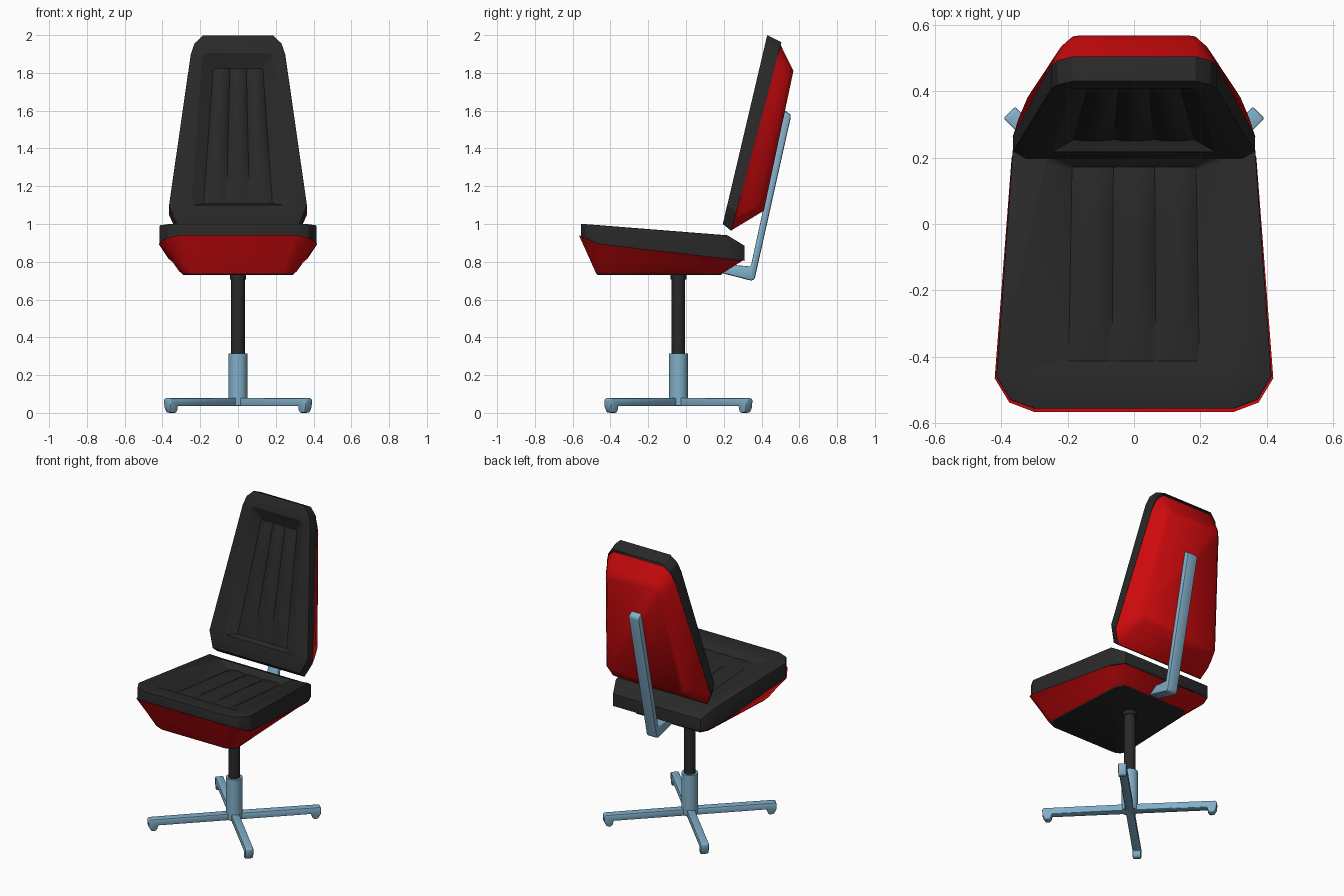
import bpy, bmesh, math
from mathutils import Vector, Matrix

if "Cube" in bpy.data.objects:
    bpy.data.objects.remove(bpy.data.objects["Cube"])


def material(name, rgb):
    m = bpy.data.materials.new(name)
    m.diffuse_color = (*rgb, 1)
    m.use_nodes = True
    m.node_tree.nodes["Principled BSDF"].inputs["Base Color"].default_value = m.diffuse_color
    return m


BLACK = material("black_vinyl", (0.022, 0.022, 0.022))
RED = material("red_shell", (0.62, 0.003, 0.004))
BLUE = material("blue_metal", (0.22, 0.43, 0.58))
COL_Y = -0.04


def finish(bm, name, mat, bevel=0, smooth=40, segments=2):
    bmesh.ops.recalc_face_normals(bm, faces=bm.faces)
    if bevel:
        edges = [e for e in bm.edges if e.calc_face_angle(0) > math.radians(32)]
        bmesh.ops.bevel(bm, geom=edges, offset=bevel, segments=segments, profile=0.5,
                        affect='EDGES', clamp_overlap=True)
    me = bpy.data.meshes.new(name)
    bm.to_mesh(me)
    bm.free()
    ob = bpy.data.objects.new(name, me)
    me.materials.append(mat)
    bpy.context.collection.objects.link(ob)
    bpy.ops.object.select_all(action='DESELECT')
    ob.select_set(True)
    bpy.context.view_layer.objects.active = ob
    bpy.ops.object.shade_smooth_by_angle(angle=math.radians(smooth))
    return ob


def ring(half, place, h=0):
    """Mirror a half outline of (x, s) points and place it in space."""
    full = half + [(-x, s) for x, s in reversed(half)]
    return [place(x, s, h) for x, s in full]


def blend(a, b, t, swell=0.0):
    """Ring between two rings, swollen sideways."""
    out = [p.lerp(q, t) for p, q in zip(a, b)]
    return [Vector((p.x * (1 + swell), p.y, p.z)) for p in out]


def loft(name, rings, mat, caps=(True, True), **kw):
    bm = bmesh.new()
    vs = [[bm.verts.new(p) for p in r] for r in rings]
    n = len(vs[0])
    for a, b in zip(vs, vs[1:]):
        for i in range(n):
            j = (i + 1) % n
            bm.faces.new((a[i], a[j], b[j], b[i]))
    for wanted, end in zip(caps, (vs[0], vs[-1])):
        if wanted:
            bm.faces.new(end)
    return finish(bm, name, mat, **kw)


def prism(name, profile, width, mat, matrix=Matrix(), **kw):
    """Side profile (y, z) extruded across x."""
    rings = [[matrix @ Vector((x, y, z)) for y, z in profile] for x in (-width / 2, width / 2)]
    return loft(name, rings, mat, **kw)


def cylinder(name, r, z0, z1, mat, sides=24):
    bm = bmesh.new()
    bmesh.ops.create_cone(bm, cap_ends=True, segments=sides, radius1=r, radius2=r, depth=z1 - z0,
                          matrix=Matrix.Translation((0, COL_Y, (z0 + z1) / 2)))
    return finish(bm, name, mat)


def channels(name, place, s0, w0, s1, w1, floor, amp, ribs=3):
    """Padded ribs running lengthwise on the floor of a recess."""
    bm = bmesh.new()
    rows, cols = 8, 8 * ribs
    grid = []
    for r in range(rows + 1):
        t = r / rows
        w, s = w0 + (w1 - w0) * t, s0 + (s1 - s0) * t
        env = 0.5 + 0.5 * math.sin(math.pi * t) ** 0.5 if 0 < r < rows else 0.3
        grid.append([bm.verts.new(place(w * (2 * c / cols - 1), s,
                     floor - amp * env * abs(math.sin(ribs * math.pi * c / cols)) ** 0.8))
                     for c in range(cols + 1)])
    for a, b in zip(grid, grid[1:]):
        for c in range(cols):
            bm.faces.new((a[c], a[c + 1], b[c + 1], b[c]))
    return finish(bm, name, BLACK)


def piecewise(pts, s):
    for (a, za), (b, zb) in zip(pts, pts[1:]):
        if s <= b or (b, zb) == pts[-1]:
            return za + (zb - za) * (s - a) / (b - a)


# Surface maps: h = 0 is the sitting face, h = 1 the joint with the shell
def seat_place(x, y, h):
    top = piecewise([(-0.54, 1.0), (0.22, 0.94), (0.31, 0.885)], y)
    low = piecewise([(-0.565, 0.94), (-0.455, 0.89), (0.31, 0.805)], y)
    return Vector((x, y, top + (low - top) * h))


def back_place(x, s, h):
    return Vector((x, 0.195 + 0.235 * (s - 1) + h * (0.045 + 0.03 * (s - 1)), s - 0.037 * h))


# Seat cushion and ribs; the side left open meets the shell
seat_out = [(0.30, -0.557), (0.373, -0.53), (0.415, -0.46), (0.366, 0.22), (0.325, 0.31)]
seat_rec = [(0.28, -0.437), (0.295, -0.436), (0.30, -0.43), (0.263, 0.19), (0.255, 0.2)]
seat_floor = [(0.18, -0.412), (0.19, -0.411), (0.197, -0.405), (0.187, 0.165), (0.18, 0.17)]
loft("seat_cushion", [ring(seat_out, seat_place, 1), ring(seat_out, seat_place, 0),
     ring(seat_rec, seat_place, 0), ring(seat_floor, seat_place, 0.36)], BLACK,
     caps=(False, True), bevel=0.004, smooth=25)
channels("seat_ribs", seat_place, -0.413, 0.197, 0.172, 0.187, 0.35, 0.2)

# Seat shell and underside panel
seat_rim = [(0.30, -0.567), (0.376, -0.538), (0.42, -0.465), (0.369, 0.2), (0.325, 0.30)]
seat_low = [(0.24, -0.475), (0.275, -0.46), (0.297, -0.42), (0.268, 0.14), (0.24, 0.19)]
flat = lambda x, y, h: Vector((x, y, h))
rim, low = ring(seat_rim, seat_place, 1), ring(seat_low, flat, 0.737)
loft("seat_shell", [rim, blend(rim, low, 0.5), blend(rim, low, 0.92, 0.015), low], RED,
     caps=(False, False), smooth=50)
loft("seat_underside", [low, ring([(x * 0.98, y * 0.985) for x, y in seat_low], flat, 0.73)],
     BLACK, caps=(False, True))

# Backrest cushion and ribs
back_out = [(0.185, 2.0), (0.23, 1.957), (0.25, 1.9), (0.365, 1.1), (0.325, 1.0)]
back_rec = [(0.165, 1.905), (0.183, 1.895), (0.19, 1.88), (0.247, 1.107), (0.243, 1.1)]
back_floor = [(0.12, 1.842), (0.128, 1.84), (0.132, 1.83), (0.182, 1.135), (0.177, 1.13)]
loft("backrest_cushion", [ring(back_out, back_place, 1), ring(back_out, back_place, 0),
     ring(back_rec, back_place, 0), ring(back_floor, back_place, 0.62)], BLACK,
     caps=(False, True), bevel=0.004, smooth=25)
channels("backrest_ribs", back_place, 1.842, 0.132, 1.13, 0.182, 0.6, 0.34)

# Backrest shell, slightly swollen at the sides
back_rim = [(x + 0.001, s + (0.004 if s < 1.05 else -0.015)) for x, s in back_out]
back_rear = [(0.165, 1.81), (0.185, 1.795), (0.195, 1.75), (0.285, 1.12), (0.25, 1.07)]
rear_place = lambda x, s, h: Vector((x, 0.412 + (s - 1.07) * 0.2115, s))
rim, rear = ring(back_rim, back_place, 1), ring(back_rear, rear_place)
loft("backrest_shell", [rim, blend(rim, rear, 0.35, 0.03), blend(rim, rear, 0.75, 0.05), rear], RED,
     caps=(False, True), smooth=60)

# Bent bar joining seat and backrest
prism("backrest_bar", [(0.17, 0.745), (0.345, 0.70), (0.363, 0.706), (0.556, 1.57), (0.55, 1.583),
      (0.522, 1.602), (0.343, 0.775), (0.18, 0.79)], 0.078, BLUE, bevel=0.012)

# Column
cylinder("column_collar", 0.042, 0.705, 0.735, BLACK)
cylinder("column_post", 0.036, 0.29, 0.72, BLACK)
cylinder("base_hub", 0.05, 0.04, 0.315, BLUE)

# Four-legged base with turned-down feet
leg = [(0, 0.036), (0.472, 0.036), (0.478, 0.01), (0.489, 0), (0.514, 0.002), (0.53, 0.03),
       (0.532, 0.07), (0.524, 0.078), (0, 0.08)]
for i in range(4):
    m = Matrix.Translation((0, COL_Y, 0)) @ Matrix.Rotation(math.radians(45 + 90 * i), 4, 'Z')
    prism(f"base_leg_{i + 1}", leg, 0.05, BLUE, matrix=m, bevel=0.008)
